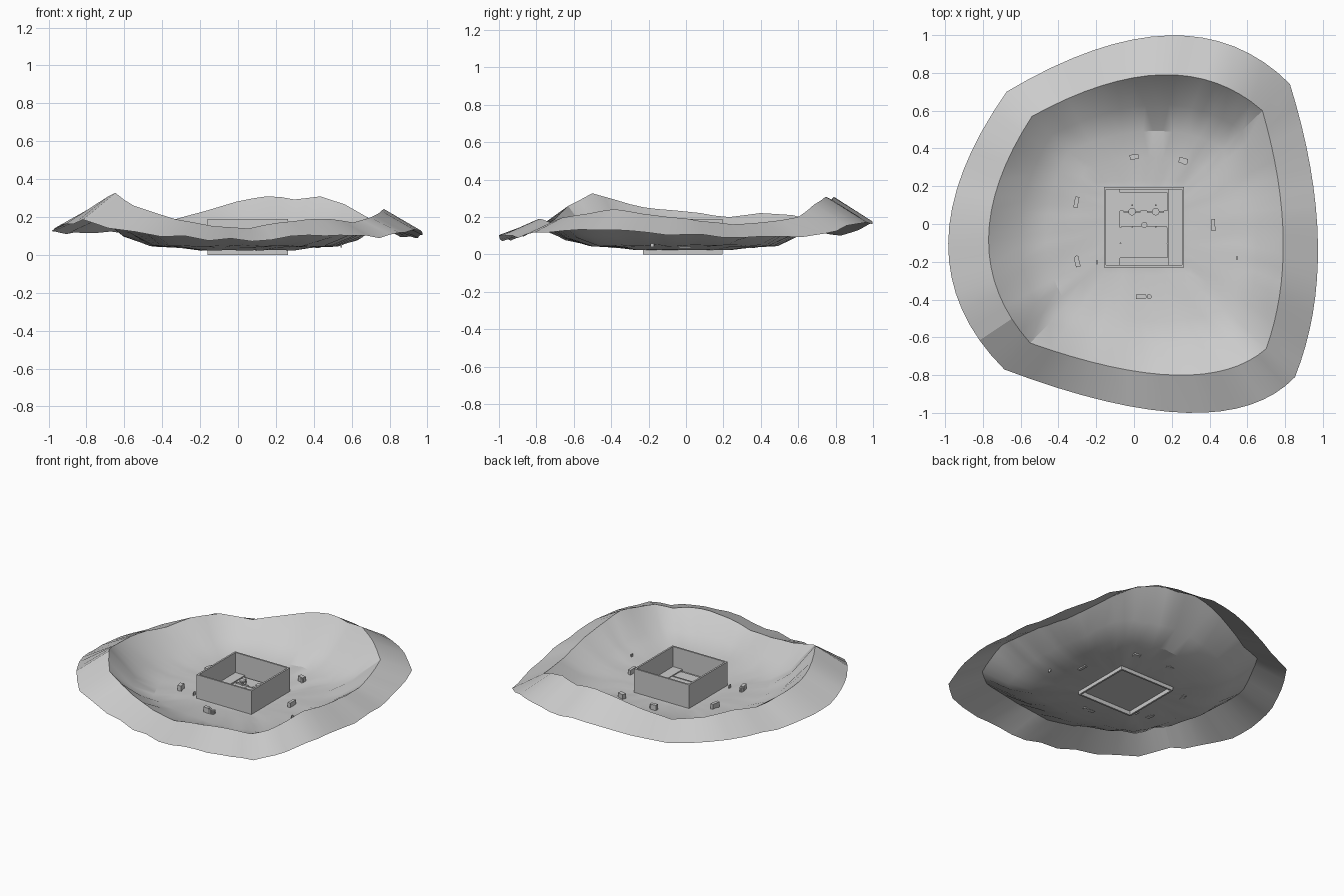
import bpy, bmesh, math, random
from mathutils import Vector

random.seed(4)
cube = bpy.data.objects.get("Cube")
if cube:
    bpy.data.objects.remove(cube, do_unlink=True)

grey = bpy.data.materials.new("stone grey")
grey.use_nodes = True
COLOUR = (0.6, 0.6, 0.6, 1)
grey.diffuse_color = COLOUR
grey.node_tree.nodes["Principled BSDF"].inputs["Base Color"].default_value = COLOUR


def finish(name, bm, smooth=None):
    mesh = bpy.data.meshes.new(name)
    bm.to_mesh(mesh)
    bm.free()
    mesh.materials.append(grey)
    ob = bpy.data.objects.new(name, mesh)
    bpy.context.collection.objects.link(ob)
    if smooth:
        bpy.ops.object.select_all(action="DESELECT")
        bpy.context.view_layer.objects.active = ob
        ob.select_set(True)
        bpy.ops.object.shade_smooth_by_angle(angle=math.radians(smooth))
    return ob


def box(name, x0, x1, y0, y1, z0, z1, turn=0):
    bm = bmesh.new()
    bmesh.ops.create_cube(bm, size=1)
    for v in bm.verts:
        v.co = Vector((v.co.x * (x1 - x0), v.co.y * (y1 - y0), v.co.z * (z1 - z0)))
    ob = finish(name, bm)
    ob.location = ((x0 + x1) / 2, (y0 + y1) / 2, (z0 + z1) / 2)
    ob.rotation_euler.z = turn
    return ob


def drum(name, x, y, z0, z1, radius, sides=12):
    bm = bmesh.new()
    bmesh.ops.create_cone(bm, cap_ends=True, segments=sides, radius1=radius,
                          radius2=radius, depth=z1 - z0)
    ob = finish(name, bm, 35)
    ob.location = (x, y, (z0 + z1) / 2)
    return ob


# Crater terrain: four bowed sides, each with start corner, middle and rim heights
X0, X1, Y0, Y1 = -0.16, 0.265, -0.23, 0.195
MX, MY = (X0 + X1) / 2, (Y0 + Y1) / 2
hole = [(X0, Y0), (MX, Y0), (X1, Y0), (X1, MY), (X1, Y1), (MX, Y1), (X0, Y1), (X0, MY)]
rim = [(-.55, -.63), (.22, -.8), (.7, -.66), (.79, -.08),
       (.68, .6), (.15, .79), (-.54, .57), (-.77, -.08)]
heights = [
    (.26, .19, .15, .14, .17, .19, .185, .17),
    (.20, .22, .24, .22, .20, .18, .16, .17),
    (.20, .27, .31, .295, .31, .28, .23, .18),
    (.21, .22, .20, .22, .24, .25, .29, .325),
]
crest = [h for side in heights for h in side]
STEPS = 16


def loop_points(ctrl):
    """Quadratic through corner, middle, corner for every side."""
    pts = []
    for s in range(4):
        a, m, b = (Vector(ctrl[(2 * s + k) % 8]) for k in range(3))
        for i in range(STEPS):
            t = i / STEPS
            pts.append(a * (1 - t) * (1 - 2 * t) + m * 4 * t * (1 - t) + b * t * (2 * t - 1))
    return pts


def crest_height(i):
    """Cosine blend between rim height keys."""
    u = i * 8 / STEPS
    k, t = int(u), u % 1
    t = (1 - math.cos(math.pi * t)) / 2
    return crest[k] * (1 - t) + crest[(k + 1) % len(crest)] * t


inner, outer = loop_points(hole), loop_points(rim)
COUNT = len(inner)
# spread from hole to rim, base height, share of rim height, roughness
bands = [(0, .025, 0, 0), (.07, .025, 0, .002), (.26, .04, 0, .004), (.5, .048, 0, .005),
         (.735, .045, .25, .01), (1, 0, 1, .003), (1.35, 0, .55, .008)]
bm = bmesh.new()
rings = []
for spread, base, share, rough in bands:
    rings.append([bm.verts.new((*inner[i].lerp(outer[i], spread),
                                base + share * crest_height(i) + random.uniform(-rough, rough)))
                  for i in range(COUNT)])
for a, b in zip(rings, rings[1:]):
    for i in range(COUNT):
        j = (i + 1) % COUNT
        bm.faces.new((a[i], b[i], b[j], a[j]))
finish("crater_terrain", bm, 25)

# Open room: four thin walls and a raised floor
WALL, TOP = 0.012, 0.19
box("wall_front", X0, X1, Y0, Y0 + WALL, 0, TOP)
box("wall_back", X0, X1, Y1 - WALL, Y1, 0, TOP)
box("wall_right", X0, X0 + WALL, Y0 + WALL, Y1 - WALL, 0, TOP)
box("wall_left", X1 - WALL, X1, Y0 + WALL, Y1 - WALL, 0, TOP)
box("room_floor", X0 + WALL, X1 - WALL, Y0 + WALL, Y1 - WALL, .028, .036)

# Side ledges and floor planks inside the room
box("ledge_right", X0 + WALL, -.075, Y0 + WALL, Y1 - WALL, .036, .05)
box("ledge_left", .18, X1 - WALL, Y0 + WALL, Y1 - WALL, .036, .05)
edges = [-.2, -.18, -.1, -.015, .07, .17]
for n, (a, b) in enumerate(zip(edges, edges[1:])):
    box(f"floor_plank_{n}", -.073, .178, a, b - .003, .036, .042 + .003 * (n % 3))

# Stools, table and rails
for x in (-.01, .115):
    drum("stool_leg", x, .065, .04, .07, .006)
    drum("stool_seat", x, .065, .07, .08, .02)
    box("stool_back_rail", x - .045, x + .045, .062, .068, .045, .055)
    drum("rail_post", x, -.015, .04, .075, .005, 8)
    drum("rail_post", x, .1, .04, .075, .005, 8)
drum("small_table", .055, -.005, .04, .065, .016)
box("cross_rail", -.07, .175, -.018, -.013, .045, .052)
box("cross_rail", -.07, .175, -.103, -.098, .045, .052)

# Crates and barrels scattered on the crater floor
crates = [("back", 0, .355, .045, .025), ("back_left", .26, .335, .045, .03),
          ("right", -.305, .115, .022, .06), ("left", .42, -.005, .02, .065),
          ("front_right", -.3, -.205, .025, .045), ("front", .03, -.385, .04, .025)]
for side, x, y, w, d in crates:
    turn = math.atan2(y - MY, x - MX) % (math.pi / 2)
    turn = turn if turn < math.pi / 4 else turn - math.pi / 2
    box("crate_" + side, x - w / 2, x + w / 2, y - d / 2, y + d / 2, .035, .075, turn / 2)
for x, y in ((.055, -.385), (.08, -.385), (-.303, -.18), (.015, .357), (.27, .325)):
    drum("barrel", x, y, .035, .068, .013, 10)
box("marker_post", .542, .548, -.19, -.17, .04, .075)
box("marker_post", -.199, -.194, -.215, -.19, .02, .05)
